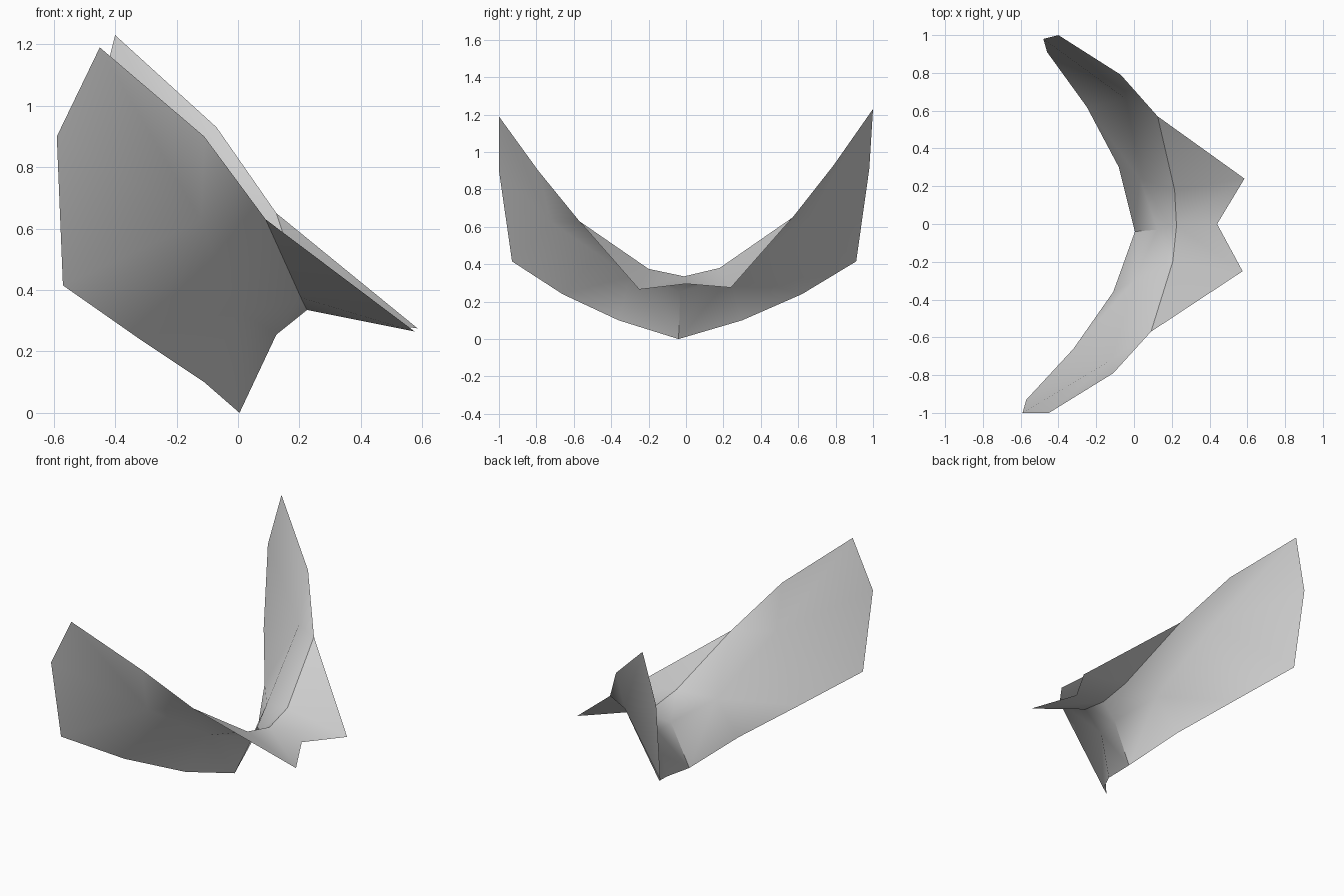
import bpy
import bmesh

cube = bpy.data.objects.get("Cube")
if cube:
    bpy.data.objects.remove(cube, do_unlink=True)

grey = bpy.data.materials.new("light_grey")
grey.use_nodes = True
shade = (0.62, 0.62, 0.62, 1)
grey.diffuse_color = shade
grey.node_tree.nodes["Principled BSDF"].inputs["Base Color"].default_value = shade

# Shared spine points: keel, middle, ridge
spine = {
    "keel0": (0.005, -0.04, 0),
    "mid0": (0.125, -0.03, 0.255),
    "ridge0": (0.225, -0.01, 0.335),
}

# Each wing has three rows running outward from the spine
right_rows = {
    "keel": [(-0.11, -0.36, 0.1), (-0.32, -0.66, 0.24), (-0.57, -0.93, 0.415)],
    "mid": [(0, -0.3, 0.335), (-0.12, -0.72, 0.625), (-0.59, -1, 0.9)],
    "ridge": [(0.205, -0.2, 0.375), (0.09, -0.57, 0.63),
              (-0.11, -0.79, 0.9), (-0.45, -1, 1.19)],
    "flap": [(0.575, -0.25, 0.265)],
}
left_rows = {
    "keel": [(-0.08, 0.3, 0.1), (-0.25, 0.62, 0.24), (-0.46, 0.91, 0.415)],
    "mid": [(0.03, 0.24, 0.33), (-0.04, 0.66, 0.65), (-0.48, 0.98, 0.91)],
    "ridge": [(0.215, 0.18, 0.38), (0.125, 0.57, 0.65),
              (-0.07, 0.79, 0.93), (-0.4, 1, 1.23)],
    "flap": [(0.585, 0.24, 0.275)],
}
flap_notch = {"flap0": (0.44, 0, 0.295)}

# Triangles of one wing, following its creases
wing_faces = [
    "keel0 keel1 mid1", "keel0 mid1 mid0",
    "keel1 keel2 mid1", "keel2 mid2 mid1",
    "keel2 keel3 mid2", "keel3 mid3 mid2",
    "mid0 mid1 ridge1", "mid0 ridge1 ridge0",
    "mid1 mid2 ridge2", "mid1 ridge2 ridge1",
    "mid2 ridge3 ridge2", "mid2 ridge4 ridge3", "mid2 mid3 ridge4",
]

# Triangles of one half of the flap
flap_faces = [
    "ridge2 flap1 ridge1",
    "ridge1 flap1 ridge0",
    "ridge0 flap1 flap0",
]


def named_points(rows):
    return {row + str(i): p for row, points in rows.items()
            for i, p in enumerate(points, 1)}


def build_sheet(name, faces):
    """Make a sheet from the face list of one side, repeated on the other."""
    bm = bmesh.new()
    shared = {**spine, **flap_notch}
    made = {}
    for side, rows in (("right", right_rows), ("left", left_rows)):
        points = named_points(rows)
        for face in faces:
            corners = []
            for label in face.split():
                key = label if label in shared else side + label
                if key not in made:
                    made[key] = bm.verts.new(shared.get(label) or points[label])
                corners.append(made[key])
            if side == "left":
                corners.reverse()
            bm.faces.new(corners)
    mesh = bpy.data.meshes.new(name)
    bm.to_mesh(mesh)
    bm.free()
    mesh.materials.append(grey)
    sheet = bpy.data.objects.new(name, mesh)
    bpy.context.collection.objects.link(sheet)
    # Soft shading inside the sheet, sharp at the spine
    bpy.ops.object.select_all(action="DESELECT")
    sheet.select_set(True)
    bpy.context.view_layer.objects.active = sheet
    bpy.ops.object.shade_smooth_by_angle(angle=0.7)
    return sheet


# Curved pair of wings and the notched flap along the ridge
build_sheet("curved_wings", wing_faces)
build_sheet("notched_flap", flap_faces)
